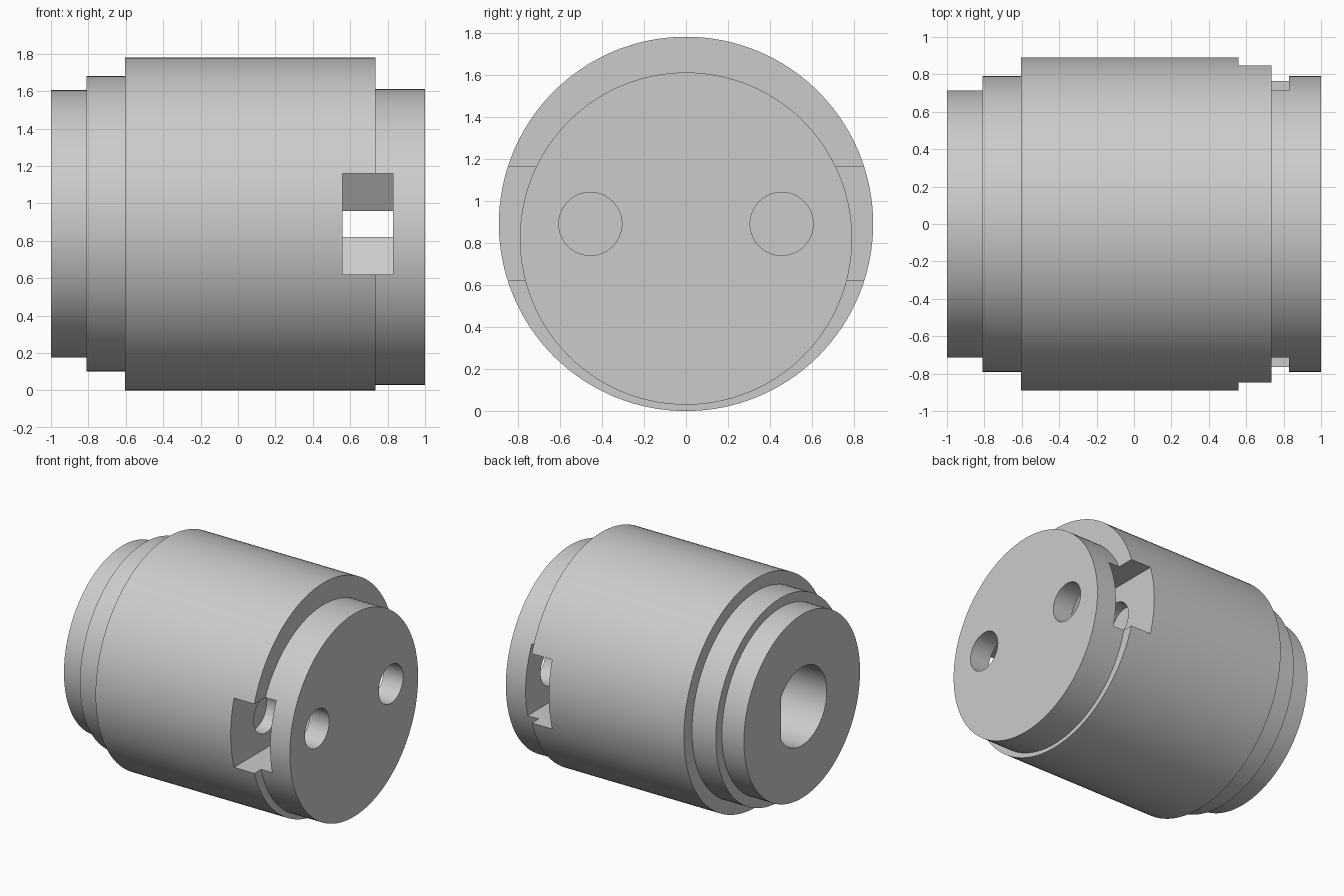
import bpy, bmesh, math

old = bpy.data.objects.get("Cube")
if old:
    bpy.data.objects.remove(old, do_unlink=True)

AXIS_Z = 0.89
SIDES = 128

grey = bpy.data.materials.new("light_grey")
grey.use_nodes = True
grey.diffuse_color = (0.6, 0.6, 0.6, 1)
grey.node_tree.nodes["Principled BSDF"].inputs["Base Color"].default_value = (0.6, 0.6, 0.6, 1)


def prism(name, outline, x0, x1):
    """Extrude a (y, z) outline along x."""
    bm = bmesh.new()
    face = bm.faces.new([bm.verts.new((x0, y, z)) for y, z in outline])
    out = bmesh.ops.extrude_face_region(bm, geom=[face])
    verts = [v for v in out["geom"] if isinstance(v, bmesh.types.BMVert)]
    bmesh.ops.translate(bm, verts=verts, vec=(x1 - x0, 0, 0))
    bmesh.ops.recalc_face_normals(bm, faces=bm.faces)
    mesh = bpy.data.meshes.new(name)
    bm.to_mesh(mesh)
    bm.free()
    mesh.materials.append(grey)
    obj = bpy.data.objects.new(name, mesh)
    bpy.context.collection.objects.link(obj)
    return obj


def circle(r, y=0, z=AXIS_Z, sides=SIDES):
    return [(y + r * math.cos(math.tau * i / sides),
             z + r * math.sin(math.tau * i / sides)) for i in range(sides)]


def combine(target, other, operation):
    """Apply a boolean and drop the helper."""
    bpy.context.view_layer.objects.active = target
    mod = target.modifiers.new(operation.lower(), "BOOLEAN")
    mod.operation = operation
    mod.solver = "EXACT"
    mod.object = other
    bpy.ops.object.modifier_apply(modifier=mod.name)
    bpy.data.objects.remove(other, do_unlink=True)


# Stepped barrel with an off-centre end disc
hub = prism("stepped_hub", circle(0.89), -0.605, 0.735)
for part in (
    prism("middle_step", circle(0.79), -0.81, -0.5),
    prism("end_step", circle(0.715), -1, -0.4),
    prism("eccentric_disc", circle(0.79, z=0.82), 0.6, 1),
):
    combine(hub, part, "UNION")

# Shaft bore with one flat, and its narrow inner end
flat_bore = [(min(y, 0.26), z) for y, z in circle(0.305)]
flat_bore = [p for i, p in enumerate(flat_bore)
             if not (p[0] == 0.26 and flat_bore[i - 1][0] == 0.26
                     and flat_bore[(i + 1) % SIDES][0] == 0.26)]
combine(hub, prism("shaft_bore", flat_bore, -1.2, 0.45), "DIFFERENCE")
combine(hub, prism("bore_tip", circle(0.197, sides=64), 0.4, 0.83), "DIFFERENCE")

# Side nut slots and screw holes, on both sides
half = 0.27
centre = 0.455
radius = half / math.cos(math.pi / 6)
for side in (-1, 1):
    slot = [(1.2, half), (centre - radius / 2, half), (centre - radius, 0),
            (centre - radius / 2, -half), (1.2, -half)]
    slot = [(side * y, AXIS_Z + z) for y, z in slot]
    combine(hub, prism("nut_slot", slot, 0.56, 0.83), "DIFFERENCE")
    hole = circle(0.15, y=side * centre, sides=64)
    combine(hub, prism("screw_hole", hole, 0.46, 1.2), "DIFFERENCE")

# Smooth the round walls and keep the rims crisp
bpy.ops.object.select_all(action="DESELECT")
hub.select_set(True)
bpy.context.view_layer.objects.active = hub
bpy.ops.object.shade_smooth_by_angle(angle=math.radians(25))
